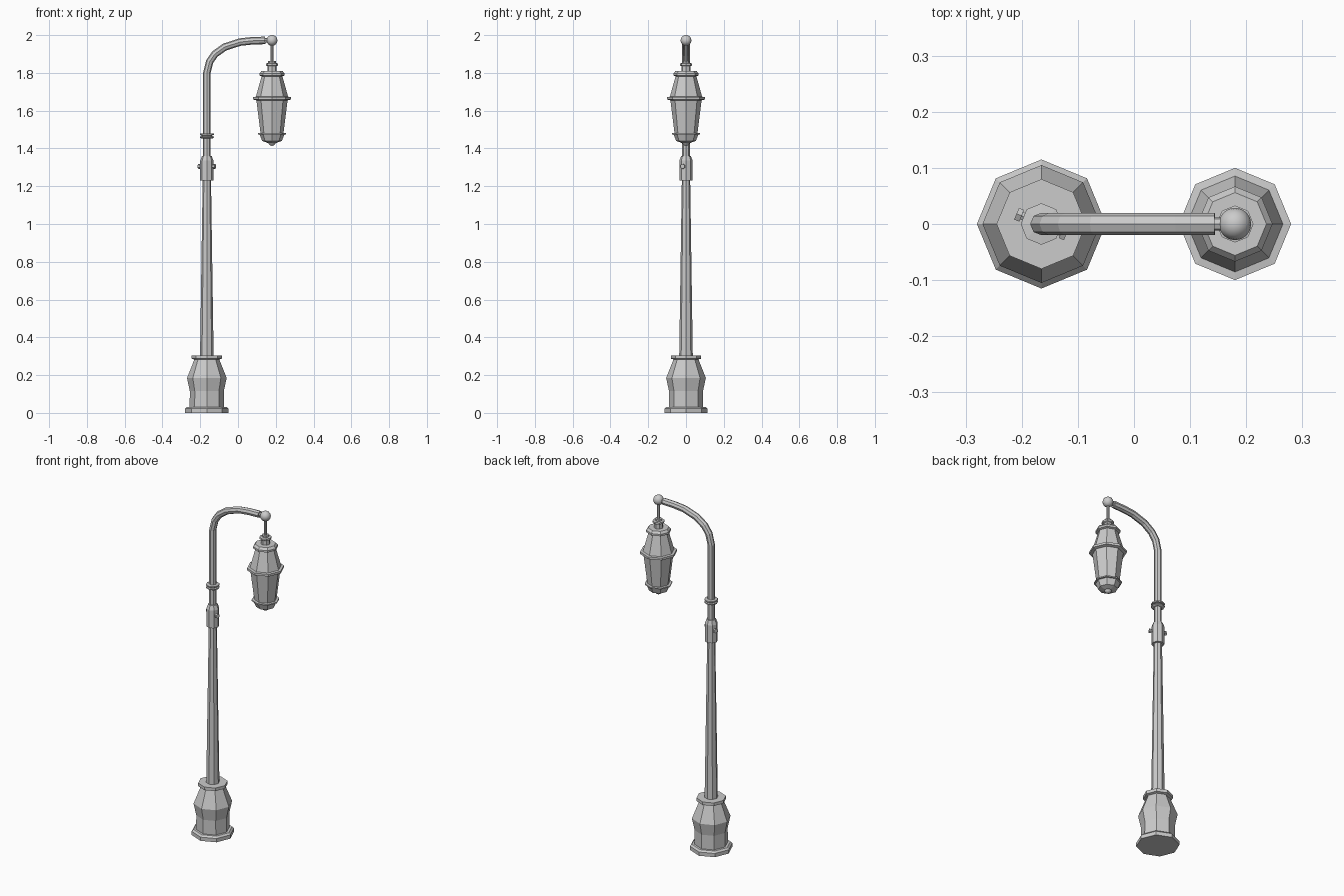
import bpy, bmesh, math
from mathutils import Vector, Matrix

if "Cube" in bpy.data.objects:
    bpy.data.objects.remove(bpy.data.objects["Cube"])

POLE_X, LAMP_X = -0.165, 0.18


def finish(name, bm, smooth=False):
    bmesh.ops.recalc_face_normals(bm, faces=bm.faces)
    me = bpy.data.meshes.new(name)
    bm.to_mesh(me)
    bm.free()
    for p in me.polygons:
        p.use_smooth = smooth
    ob = bpy.data.objects.new(name, me)
    bpy.context.collection.objects.link(ob)
    return ob


def skin(bm, rings):
    # bridge successive vertex rings and cap both ends
    n = len(rings[0])
    for a, b in zip(rings, rings[1:]):
        for i in range(n):
            j = (i + 1) % n
            bm.faces.new((a[i], a[j], b[j], b[i]))
    bm.faces.new(rings[0])
    bm.faces.new(rings[-1])


def lathe(name, x, profile, n=8):
    # profile: (radius, z), corners lie on the x and y axes
    bm = bmesh.new()
    rings = [[bm.verts.new((x + r * math.cos(math.tau * i / n),
                            r * math.sin(math.tau * i / n), z)) for i in range(n)]
             for r, z in profile]
    skin(bm, rings)
    return finish(name, bm)


def tube(name, path, r, n=8):
    # sweep a polygon along a path in the xz plane
    bm = bmesh.new()
    pts = [Vector((x, 0, z)) for x, z in path]
    rings = []
    for k, p in enumerate(pts):
        t = (pts[min(k + 1, len(pts) - 1)] - pts[max(k - 1, 0)]).normalized()
        side = Vector((t.z, 0, -t.x))
        rings.append([bm.verts.new(p + r * (side * math.cos(math.tau * i / n)
                      + Vector((0, 1, 0)) * math.sin(math.tau * i / n))) for i in range(n)])
    skin(bm, rings)
    return finish(name, bm)


def ball(name, loc, r, seg=16):
    bm = bmesh.new()
    bmesh.ops.create_uvsphere(bm, u_segments=seg, v_segments=seg // 2, radius=r,
                              matrix=Matrix.Translation(loc))
    return finish(name, bm, True)


# Pedestal
lathe("pedestal", POLE_X, [
    (0.115, 0), (0.115, 0.022), (0.105, 0.032), (0.091, 0.032), (0.09, 0.115),
    (0.105, 0.185), (0.066, 0.283), (0.08, 0.287), (0.08, 0.305)])

# Tapered pole, collar and ring
lathe("lower_pole", POLE_X, [(0.036, 0.3), (0.022, 1.24)])
lathe("collar", POLE_X, [(0.035, 1.23), (0.035, 1.335), (0.026, 1.36)])
lathe("pole_ring", POLE_X, [
    (0.03, 1.453), (0.037, 1.457), (0.037, 1.463), (0.027, 1.465),
    (0.027, 1.469), (0.037, 1.471), (0.037, 1.478), (0.02, 1.48)])

# Bolts on two opposite faces of the collar
for k, ang in enumerate((-22.5, 157.5)):
    d = Vector((math.cos(math.radians(ang)), math.sin(math.radians(ang)), 0))
    bm = bmesh.new()
    for r, start, end in ((0.008, 0.025, 0.043), (0.013, 0.038, 0.048)):
        mid = Vector((POLE_X, 0, 1.305)) + d * (start + end) / 2
        m = Matrix.Translation(mid) @ d.to_track_quat('Z', 'Y').to_matrix().to_4x4()
        bmesh.ops.create_cone(bm, cap_ends=True, segments=6, radius1=r, radius2=r,
                              depth=end - start, matrix=m)
    finish(f"collar_bolt_{k + 1}", bm)

# Bent arm, joint and end ball
tube("arm", [(POLE_X, 1.34), (POLE_X, 1.8), (-0.15, 1.86), (-0.122, 1.9),
             (-0.07, 1.937), (0.01, 1.963), (0.075, 1.97), (0.144, 1.972)], 0.02)
tube("arm_joint", [(0.14, 1.972), (0.17, 1.972)], 0.012)
ball("arm_ball", (LAMP_X, 0, 1.972), 0.029)

# Hanging rod and lantern
lathe("hanging_rod", LAMP_X, [(0.008, 1.845), (0.008, 1.96)])
lathe("lantern_neck", LAMP_X, [
    (0.025, 1.79), (0.025, 1.836), (0.033, 1.84), (0.033, 1.85),
    (0.02, 1.852), (0.02, 1.862)])
lathe("lantern_hood", LAMP_X, [
    (0.086, 1.665), (0.086, 1.672), (0.055, 1.782), (0.067, 1.786),
    (0.067, 1.797), (0.056, 1.81), (0.025, 1.81)])
lathe("lantern_rim", LAMP_X, [
    (0.085, 1.655), (0.1, 1.659), (0.1, 1.672), (0.085, 1.674)])
lathe("lantern_glass", LAMP_X, [(0.06, 1.475), (0.083, 1.66)])
lathe("lantern_bottom", LAMP_X, [
    (0.025, 1.43), (0.052, 1.44), (0.066, 1.474), (0.075, 1.475),
    (0.075, 1.482), (0.06, 1.483)])
ball("lantern_tip", (LAMP_X, 0, 1.434), 0.02)
